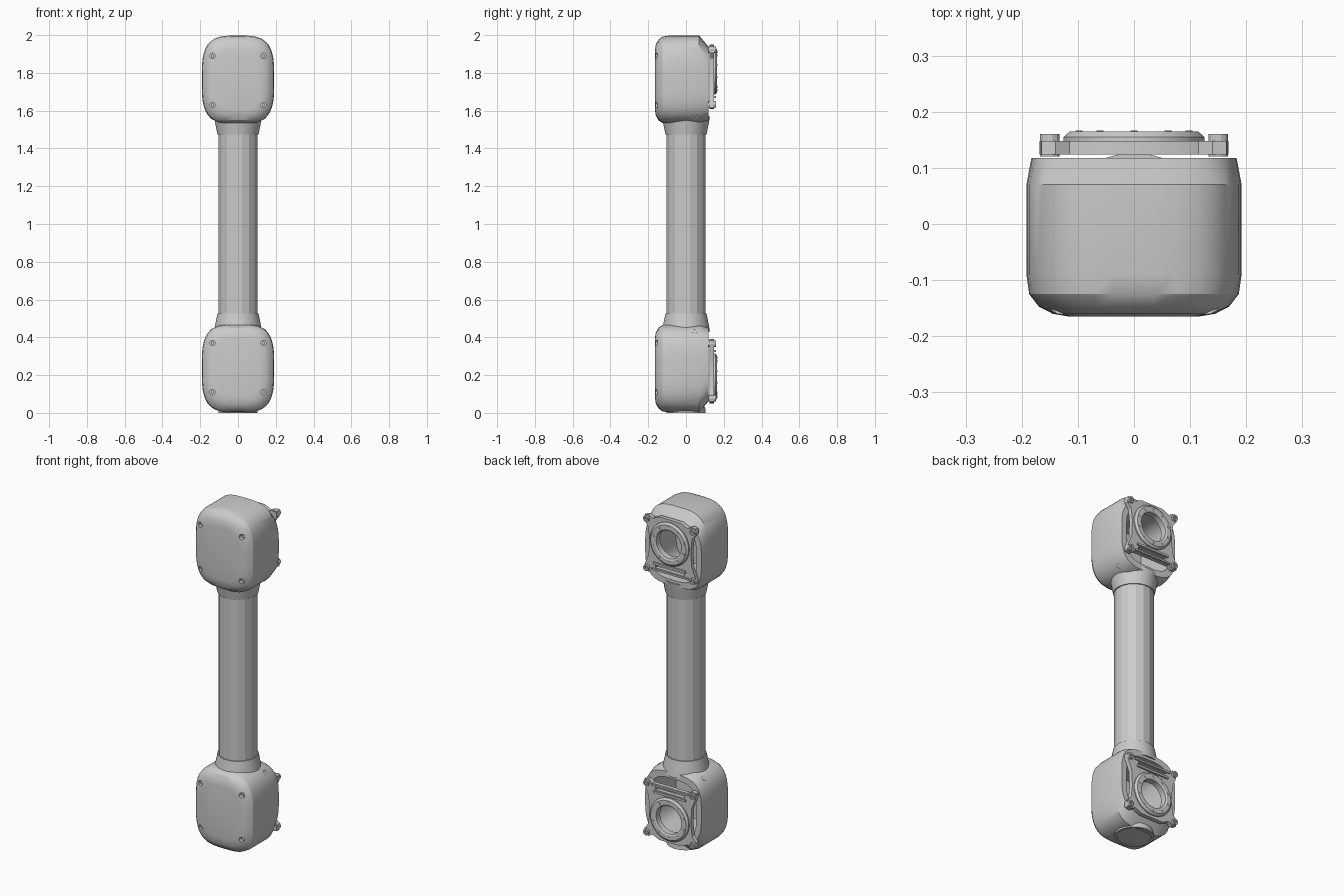
import bpy, bmesh, math
from mathutils import Matrix, Vector

if "Cube" in bpy.data.objects:
    bpy.data.objects.remove(bpy.data.objects["Cube"])


def make(name, bm, smooth=True):
    bmesh.ops.recalc_face_normals(bm, faces=bm.faces)
    me = bpy.data.meshes.new(name)
    bm.to_mesh(me)
    bm.free()
    ob = bpy.data.objects.new(name, me)
    bpy.context.collection.objects.link(ob)
    if smooth:
        shade(ob)
    return ob


def shade(ob):
    bpy.ops.object.select_all(action='DESELECT')
    ob.select_set(True)
    bpy.context.view_layer.objects.active = ob
    bpy.ops.object.shade_smooth_by_angle(angle=math.radians(28))


def loft(loops, cap=True, closed=False):
    bm = bmesh.new()
    rings = [[bm.verts.new(p) for p in lp] for lp in loops]
    n = len(rings[0])
    pairs = list(zip(rings, rings[1:])) + ([(rings[-1], rings[0])] if closed else [])
    for a, b in pairs:
        for i in range(n):
            j = (i + 1) % n
            bm.faces.new((a[i], a[j], b[j], b[i]))
    if cap and not closed:
        bm.faces.new(rings[0])
        bm.faces.new(rings[-1])
    return bm


def rounded(y, hx, zlo, zhi, e=3.4, n=48):
    zc, hz, out = (zlo + zhi) / 2, (zhi - zlo) / 2, []
    for i in range(n):
        t = 2 * math.pi * (i + 0.5) / n
        c, s = math.cos(t), math.sin(t)
        out.append((hx * math.copysign(abs(c) ** (2 / e), c), y,
                    zc + hz * math.copysign(abs(s) ** (2 / e), s)))
    return out


def lathe(profile, n, axis='Z', centre=(0, 0, 0), closed=False):
    c = Vector(centre)
    loops = []
    for r, h in profile:
        lp = []
        for i in range(n):
            t = 2 * math.pi * (i + 0.5) / n
            a, b = r * math.cos(t), r * math.sin(t)
            lp.append(c + Vector((a, b, h) if axis == 'Z' else (a, h, b)))
        loops.append(lp)
    return loft(loops, closed=closed)


def box(x0, x1, y0, y1, z0, z1):
    return loft([[(x0, y, z0), (x1, y, z0), (x1, y, z1), (x0, y, z1)] for y in (y0, y1)])


def cut(ob, cutters):
    for c in cutters:
        m = ob.modifiers.new("cut", 'BOOLEAN')
        m.operation, m.solver, m.object = 'DIFFERENCE', 'EXACT', c
    bpy.context.view_layer.update()
    dg = bpy.context.evaluated_depsgraph_get()
    me = bpy.data.meshes.new_from_object(ob.evaluated_get(dg))
    ob.modifiers.clear()
    ob.data = me
    for c in cutters:
        bpy.data.objects.remove(c)
    shade(ob)


joint = []   # parts of the lower joint, mirrored later to the upper end

# joint housing: rounded front cover, chamfered open back
housing = make("lower_housing", loft([rounded(*s) for s in (
    (-.165, .115, .085, .395), (-.160, .145, .05, .425), (-.147, .170, .025, .45),
    (-.125, .187, .008, .465), (-.09, .192, .002, .47), (.07, .192, .002, .47),
    (.118, .183, .06, .45))]))
cutters = [make("cavity_cutter", loft([rounded(y, .15, .085, .415) for y in (-.12, .2)]))]
corners = [(x, z) for x in (-.135, .135) for z in (.11, .37)]
for x, z in corners:
    cutters.append(make("screw_cutter", lathe([(.015, -.2), (.015, -.138)], 12, 'Y', (x, 0, z))))
cut(housing, cutters)
joint.append(housing)

# cover screws sunk in the front
for x, z in corners:
    joint.append(make("lower_cover_screw",
                      lathe([(.009, -.146), (.009, -.13)], 10, 'Y', (x, 0, z))))

# small side screws on the shoulder
for sx in (-1, 1):
    bm = lathe([(.016, -.03), (.016, .006), (.009, .006), (.009, -.004)], 12)
    bm.transform(Matrix.Translation((sx * .146, .045, .43)) @
                 Matrix.Rotation(sx * math.radians(50), 4, 'Y'))
    joint.append(make("lower_side_screw", bm))

# collar between housing and tube
joint.append(make("lower_collar", lathe([(.128, .43), (.121, .47), (.11, .525), (.1, .525)], 24)))

# rear mounting plate with waisted sides, ring hole and slots
half = [(.07, .05), (.115, .07), (.14, .055), (.165, .06), (.168, .095), (.143, .125),
        (.135, .2), (.14, .29), (.165, .35), (.168, .385), (.14, .39), (.115, .372)]
outline = half + [(-x, z) for x, z in reversed(half)]
plate = make("lower_mount_plate", loft([[(x, y, z) for x, z in outline] for y in (.124, .148)]))
cut(plate, [make("hole_cutter", lathe([(.086, .05), (.086, .25)], 32, 'Y', (0, 0, .19))),
            make("slot_cutter", box(-.095, .095, .05, .25, .338, .356))])
joint.append(plate)

# raised bearing ring with its bolts
joint.append(make("lower_mount_ring", lathe(
    [(.082, .124), (.082, .16), (.09, .165), (.115, .165), (.126, .155), (.126, .124)],
    32, 'Y', (0, 0, .19), closed=True)))
for i in range(10):
    t = 2 * math.pi * (i + .5) / 10
    joint.append(make("lower_ring_bolt", lathe([(.007, .155), (.007, .167)], 8, 'Y',
                 (.103 * math.cos(t), 0, .19 + .103 * math.sin(t)))))

# corner bosses and ribs on the plate
for sx in (-1, 1):
    for z in (.078, .367):
        joint.append(make("lower_corner_boss", lathe(
            [(.018, .12), (.018, .16), (.009, .16), (.009, .15)], 12, 'Y', (sx * .15, 0, z))))
joint.append(make("lower_slot_rib", box(-.105, .105, .14, .158, .322, .334)))
joint.append(make("lower_slot_rib", box(-.12, .12, .14, .155, .36, .37)))

# upper joint: mirror copy of the lower one
flip = Matrix.Translation((0, 0, 2)) @ Matrix.Diagonal((1, 1, -1, 1))
for ob in joint:
    me = ob.data.copy()
    me.transform(flip)
    me.flip_normals()
    up = bpy.data.objects.new(ob.name.replace("lower", "upper"), me)
    bpy.context.collection.objects.link(up)

# main tube
make("arm_tube", lathe([(.105, .45), (.105, 1.55)], 16), smooth=False)

# round base port under the lower housing
make("base_port", lathe([(.102, .03), (.105, .0), (.092, .0), (.09, .004)], 28))
